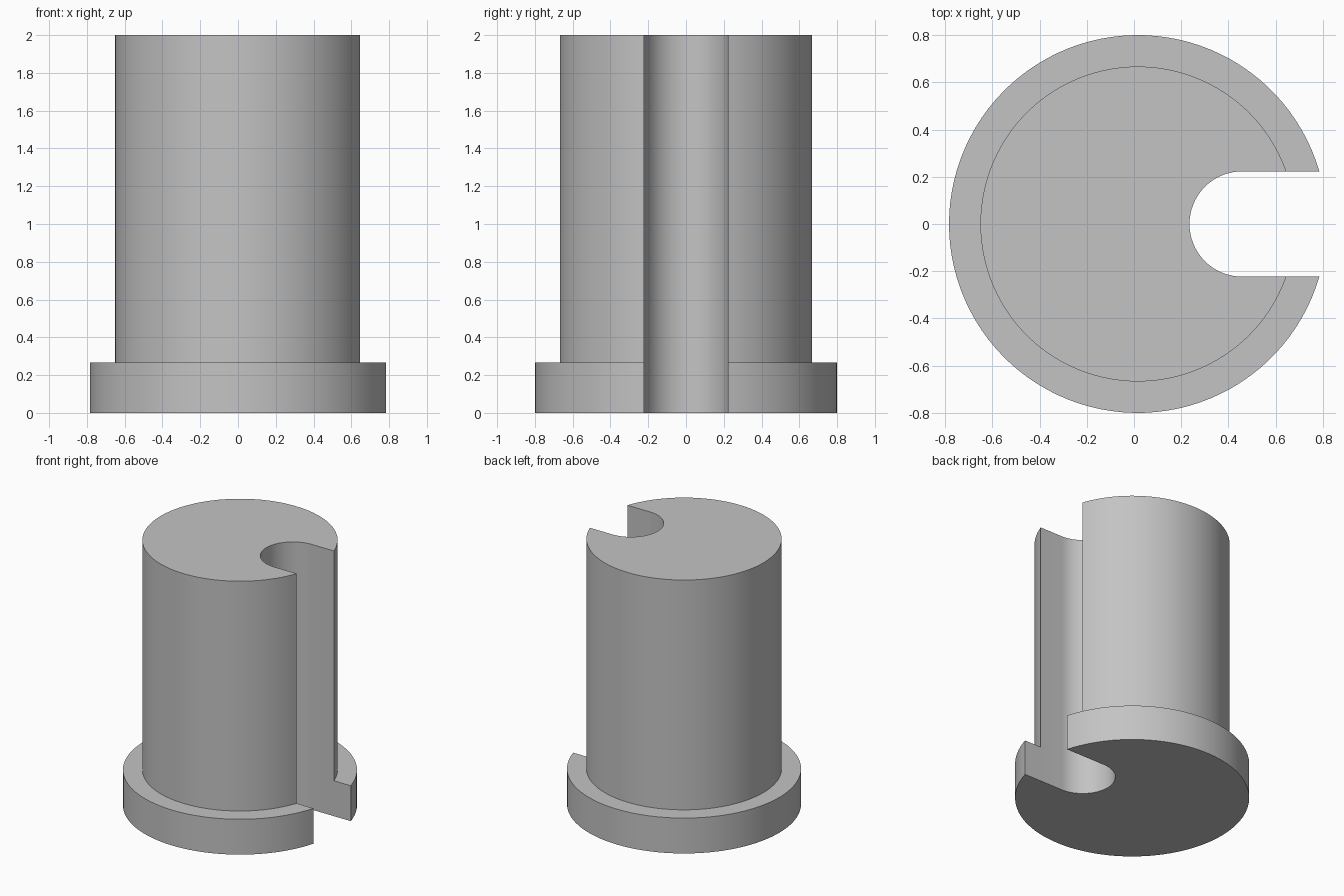
import bpy, bmesh, math

if "Cube" in bpy.data.objects:
    bpy.data.objects.remove(bpy.data.objects["Cube"])

CX = 0.0165                      # axis of the round sections
R_FLANGE, R_BODY = 0.80, 0.667
H_FLANGE, H_TOTAL = 0.267, 2.0
SLOT_R, SLOT_X = 0.223, 0.458    # slot half width, centre of its round end
N_OUT, N_SLOT = 96, 32


def outer_arc(r):
    """Arc running round the back of the slot opening, counterclockwise."""
    a = math.asin(SLOT_R / r)
    step = (2 * math.pi - 2 * a) / N_OUT
    return [(CX + r * math.cos(a + i * step), r * math.sin(a + i * step))
            for i in range(N_OUT + 1)]


# Slot outline: lower wall, round end, upper wall
body_arc = outer_arc(R_BODY)
slot = [body_arc[-1]]
for i in range(N_SLOT + 1):
    t = -math.pi / 2 - math.pi * i / N_SLOT
    slot.append((SLOT_X + SLOT_R * math.cos(t), SLOT_R * math.sin(t)))
slot.append(body_arc[0])

flange = outer_arc(R_FLANGE) + slot
body = body_arc + slot

# Closed skin through four matching outlines
bm = bmesh.new()
rings = [[bm.verts.new((x, y, z)) for x, y in outline]
         for outline, z in ((flange, 0), (flange, H_FLANGE),
                            (body, H_FLANGE), (body, H_TOTAL))]
n = len(flange)
for low, high in zip(rings, rings[1:]):
    for i in range(n):
        j = (i + 1) % n
        bm.faces.new((low[i], low[j], high[j], high[i]))
bm.faces.new(rings[0][::-1])
bm.faces.new(rings[-1])
bmesh.ops.remove_doubles(bm, verts=bm.verts, dist=1e-5)
bmesh.ops.recalc_face_normals(bm, faces=bm.faces)

mesh = bpy.data.meshes.new("slotted_flanged_bushing")
bm.to_mesh(mesh)
bm.free()
part = bpy.data.objects.new("slotted_flanged_bushing", mesh)
bpy.context.collection.objects.link(part)

# Plain grey finish
grey = bpy.data.materials.new("grey")
grey.diffuse_color = (0.55, 0.55, 0.55, 1)
grey.use_nodes = True
grey.node_tree.nodes["Principled BSDF"].inputs["Base Color"].default_value = grey.diffuse_color
mesh.materials.append(grey)

bpy.context.view_layer.objects.active = part
part.select_set(True)
bpy.ops.object.shade_smooth_by_angle(angle=math.radians(30))
